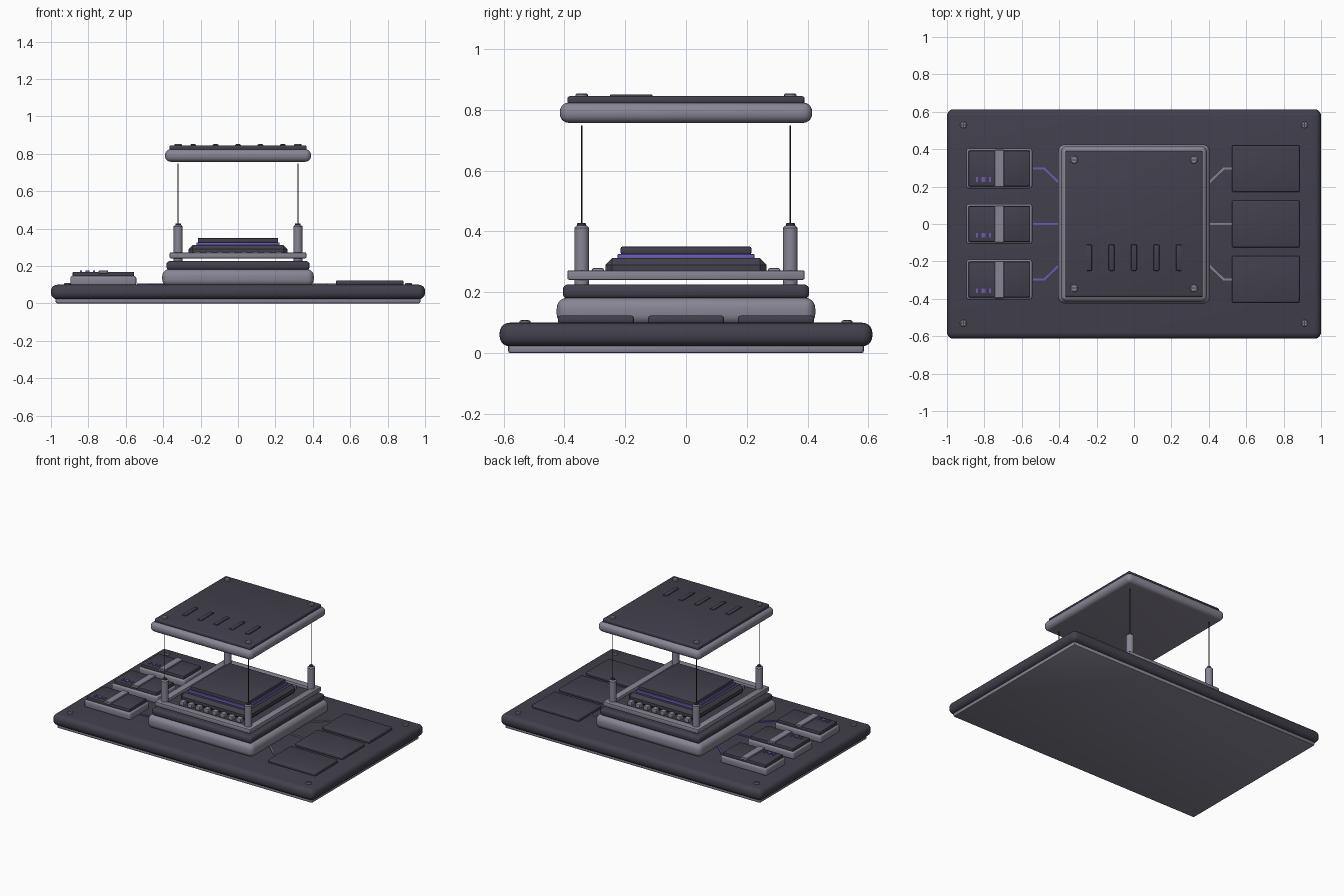
import bpy
import bmesh
from mathutils import Matrix, Vector
from math import radians

if "Cube" in bpy.data.objects:
    bpy.data.objects.remove(bpy.data.objects["Cube"], do_unlink=True)


def material(name, rgb):
    m = bpy.data.materials.new(name)
    m.use_nodes = True
    color = (*rgb, 1.0)
    m.diffuse_color = color
    m.node_tree.nodes["Principled BSDF"].inputs["Base Color"].default_value = color
    return m


DARK = material("charcoal", (0.054, 0.051, 0.072))
LIGHT = material("grey_metal", (0.25, 0.235, 0.30))
PURPLE = material("violet", (0.16, 0.10, 0.46))
WIRE = material("black_wire", (0.02, 0.02, 0.025))


def finish(bm, name, mat):
    mesh = bpy.data.meshes.new(name)
    bm.to_mesh(mesh)
    bm.free()
    obj = bpy.data.objects.new(name, mesh)
    bpy.context.collection.objects.link(obj)
    mesh.materials.append(mat)
    bpy.ops.object.select_all(action="DESELECT")
    obj.select_set(True)
    bpy.context.view_layer.objects.active = obj
    bpy.ops.object.shade_smooth_by_angle(angle=radians(35))
    return obj


def box(name, mat, center, size, z0, z1, bevel=0.0, segments=3):
    """Rounded block given by its plan centre, plan size and height range."""
    bm = bmesh.new()
    bmesh.ops.create_cube(bm, size=1)
    bmesh.ops.scale(bm, vec=(size[0], size[1], z1 - z0), verts=bm.verts)
    bmesh.ops.translate(bm, vec=(center[0], center[1], (z0 + z1) / 2), verts=bm.verts)
    if bevel:
        bmesh.ops.bevel(bm, geom=bm.edges[:], offset=bevel, segments=segments,
                        profile=0.5, affect="EDGES")
    return finish(bm, name, mat)


def rod(name, mat, center, radius, z0, z1, sides=16, tip=0.0):
    """Upright cylinder with an optional chamfered top."""
    bm = bmesh.new()
    bmesh.ops.create_cone(bm, cap_ends=True, segments=sides, radius1=radius, radius2=radius,
                          depth=z1 - z0,
                          matrix=Matrix.Translation((center[0], center[1], (z0 + z1) / 2)))
    if tip:
        rim = [e for e in bm.edges if all(v.co.z > z1 - 1e-5 for v in e.verts)]
        bmesh.ops.bevel(bm, geom=rim, offset=tip, segments=1, affect="EDGES")
    return finish(bm, name, mat)


def trace(name, mat, points, width, z0, z1):
    """Flat strip following a path in plan."""
    pts = [Vector(p) for p in points]
    bm = bmesh.new()
    rows = []
    for i, p in enumerate(pts):
        d = (pts[min(i + 1, len(pts) - 1)] - pts[max(i - 1, 0)]).normalized()
        n = Vector((-d.y, d.x)) * width / 2
        rows.append([bm.verts.new((*(p + n), z0)), bm.verts.new((*(p - n), z0))])
    faces = [bm.faces.new((a[0], a[1], b[1], b[0])) for a, b in zip(rows, rows[1:])]
    ext = bmesh.ops.extrude_face_region(bm, geom=faces)["geom"]
    bmesh.ops.translate(bm, vec=(0, 0, z1 - z0),
                        verts=[g for g in ext if isinstance(g, bmesh.types.BMVert)])
    bmesh.ops.recalc_face_normals(bm, faces=bm.faces)
    return finish(bm, name, mat)


def screw(name, center, radius, z):
    rod(name, LIGHT, center, radius, z - 0.004, z + 0.008, 16, 0.003)
    box(name + "_slot", DARK, center, (radius * 1.4, 0.006), z + 0.006, z + 0.0085)
    return name


CORNERS = [(sx, sy) for sx in (-1, 1) for sy in (-1, 1)]
O = (0, 0)

# Base board
box("base_foot", LIGHT, O, (1.95, 1.17), 0.0, 0.03, 0.008, 2)
box("base_slab", DARK, O, (2.0, 1.226), 0.022, 0.10, 0.034, 5)
for sx, sy in CORNERS:
    screw("base_screw", (sx * 0.912, sy * 0.53), 0.018, 0.10)
    box("base_screw_slot", DARK, (sx * 0.912, sy * 0.53), (0.006, 0.025), 0.106, 0.1085)

# Stepped pedestal
box("pedestal", LIGHT, O, (0.81, 0.85), 0.092, 0.182, 0.035, 5)
box("pedestal_cap", DARK, O, (0.765, 0.81), 0.178, 0.226, 0.018, 4)

# Open carrier frame with a thin board inside
for s in (-1, 1):
    box("frame_side_bar", LIGHT, (s * 0.341, 0), (0.048, 0.78), 0.241, 0.272, 0.005, 2)
    box("frame_end_bar", LIGHT, (0, s * 0.366), (0.72, 0.048), 0.241, 0.272, 0.005, 2)
box("carrier_board", DARK, O, (0.66, 0.71), 0.242, 0.252)

# Central chip
chip = box("chip_body", DARK, O, (0.53, 0.53), 0.245, 0.312, 0.022, 1)
box("chip_glow_band", PURPLE, O, (0.445, 0.45), 0.308, 0.326, 0.004, 2)
box("chip_lid", DARK, O, (0.43, 0.43), 0.324, 0.35, 0.006, 2)

# Capacitors along both ends of the chip
for s in (-1, 1):
    for i in range(8):
        box("capacitor", LIGHT, ((i - 3.5) * 0.062, s * 0.29), (0.036, 0.04),
            0.25, 0.28, 0.007, 2)

# Corner posts, wires and the raised lid
for sx, sy in CORNERS:
    p = (sx * 0.32, sy * 0.343)
    rod("post", LIGHT, p, 0.024, 0.222, 0.42, 16, 0.008)
    rod("post_tip", DARK, p, 0.015, 0.415, 0.428, 12, 0.003)
    rod("wire", WIRE, p, 0.003, 0.425, 0.748, 8)
    screw("lid_screw", p, 0.02, 0.845)
box("lid_shell", LIGHT, O, (0.78, 0.83), 0.757, 0.824, 0.03, 5)
box("lid_plate", DARK, O, (0.735, 0.78), 0.818, 0.845, 0.009, 3)
for i in range(5):
    box("lid_vent", DARK, ((i - 2) * 0.12, -0.18), (0.03, 0.14), 0.84, 0.851, 0.004, 2)

# Side modules and their traces
for row in (-1, 0, 1):
    y = row * 0.297
    box("module_body", LIGHT, (-0.72, y), (0.352, 0.212), 0.095, 0.147, 0.012, 3)
    box("module_cap", DARK, (-0.72, y), (0.33, 0.192), 0.142, 0.169, 0.007, 2)
    box("module_strip", LIGHT, (-0.72, y), (0.05, 0.2), 0.16, 0.177, 0.003, 1)
    for x, w in ((-0.84, 0.011), (-0.805, 0.022), (-0.77, 0.011)):
        box("module_mark", PURPLE, (x, y - 0.06), (w, 0.026), 0.166, 0.175)
    box("side_panel", DARK, (0.705, row * 0.296), (0.362, 0.25), 0.096, 0.123, 0.009, 3)
    for s, mat in ((-1, PURPLE), (1, LIGHT)):
        path = [(s * 0.54, y), (s * 0.48, y), (s * 0.395, row * 0.215)]
        trace("trace", mat, path, 0.011, 0.098, 0.107)
